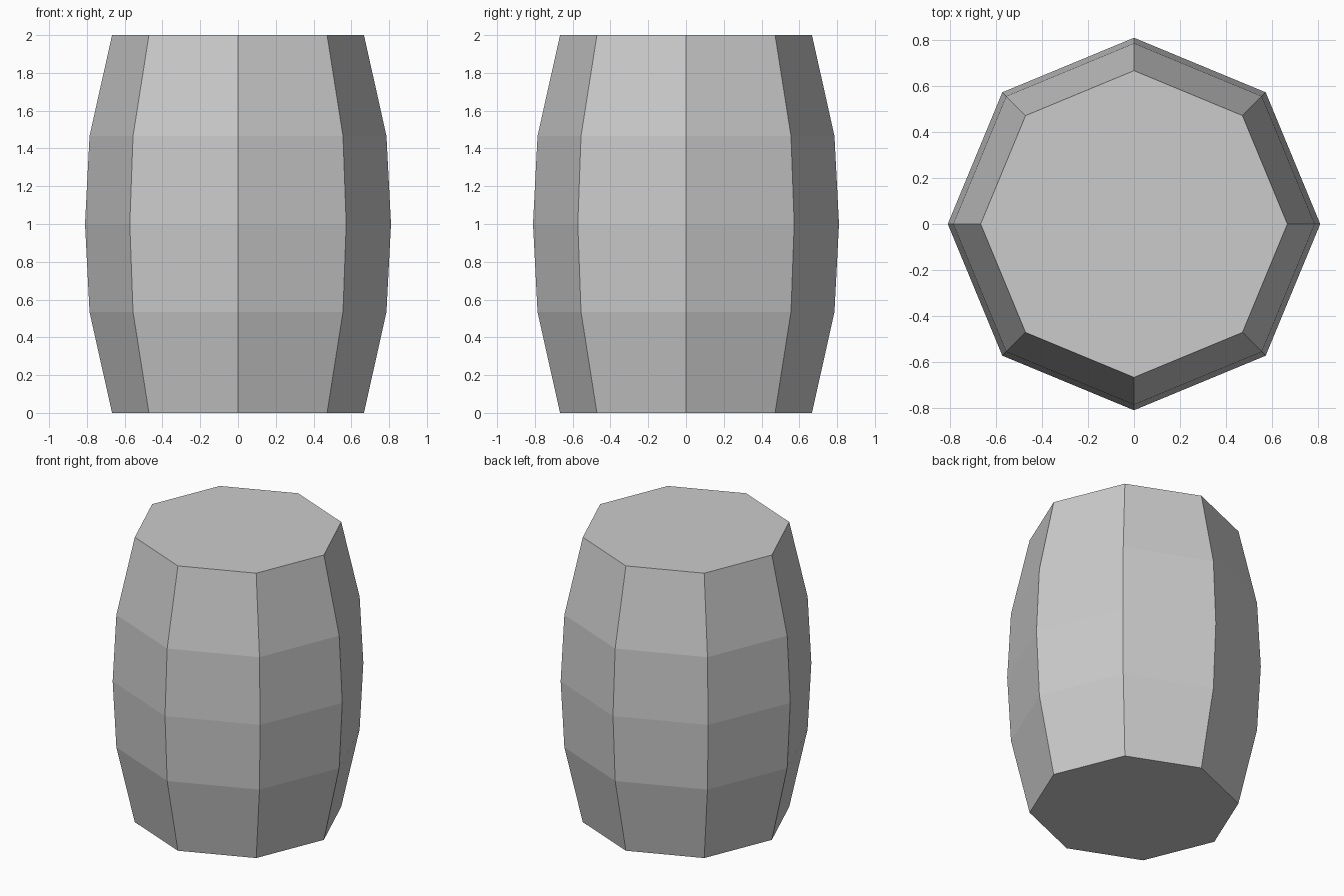
import bpy, bmesh, math

if "Cube" in bpy.data.objects:
    bpy.data.objects.remove(bpy.data.objects["Cube"])

SIDES = 8
# (radius, height) of each ring, bottom to top
PROFILE = [(0.667, 0.0), (0.786, 0.535), (0.81, 1.0), (0.786, 1.465), (0.667, 2.0)]

grey = bpy.data.materials.new("light_grey")
grey.diffuse_color = (0.6, 0.6, 0.6, 1.0)
grey.use_nodes = True
grey.node_tree.nodes["Principled BSDF"].inputs["Base Color"].default_value = grey.diffuse_color

bm = bmesh.new()

# Rings of the bulging barrel, with corners on the x and y axes
rings = []
for r, z in PROFILE:
    angles = [2 * math.pi * i / SIDES for i in range(SIDES)]
    rings.append([bm.verts.new((r * math.cos(a), r * math.sin(a), z)) for a in angles])

# Staves between neighbouring rings
for low, high in zip(rings, rings[1:]):
    for i in range(SIDES):
        j = (i + 1) % SIDES
        bm.faces.new((low[i], low[j], high[j], high[i]))

# Flat bottom and lid
bm.faces.new(rings[0][::-1])
bm.faces.new(rings[-1])

mesh = bpy.data.meshes.new("barrel")
bm.to_mesh(mesh)
bm.free()
mesh.materials.append(grey)
barrel = bpy.data.objects.new("barrel", mesh)
bpy.context.collection.objects.link(barrel)
